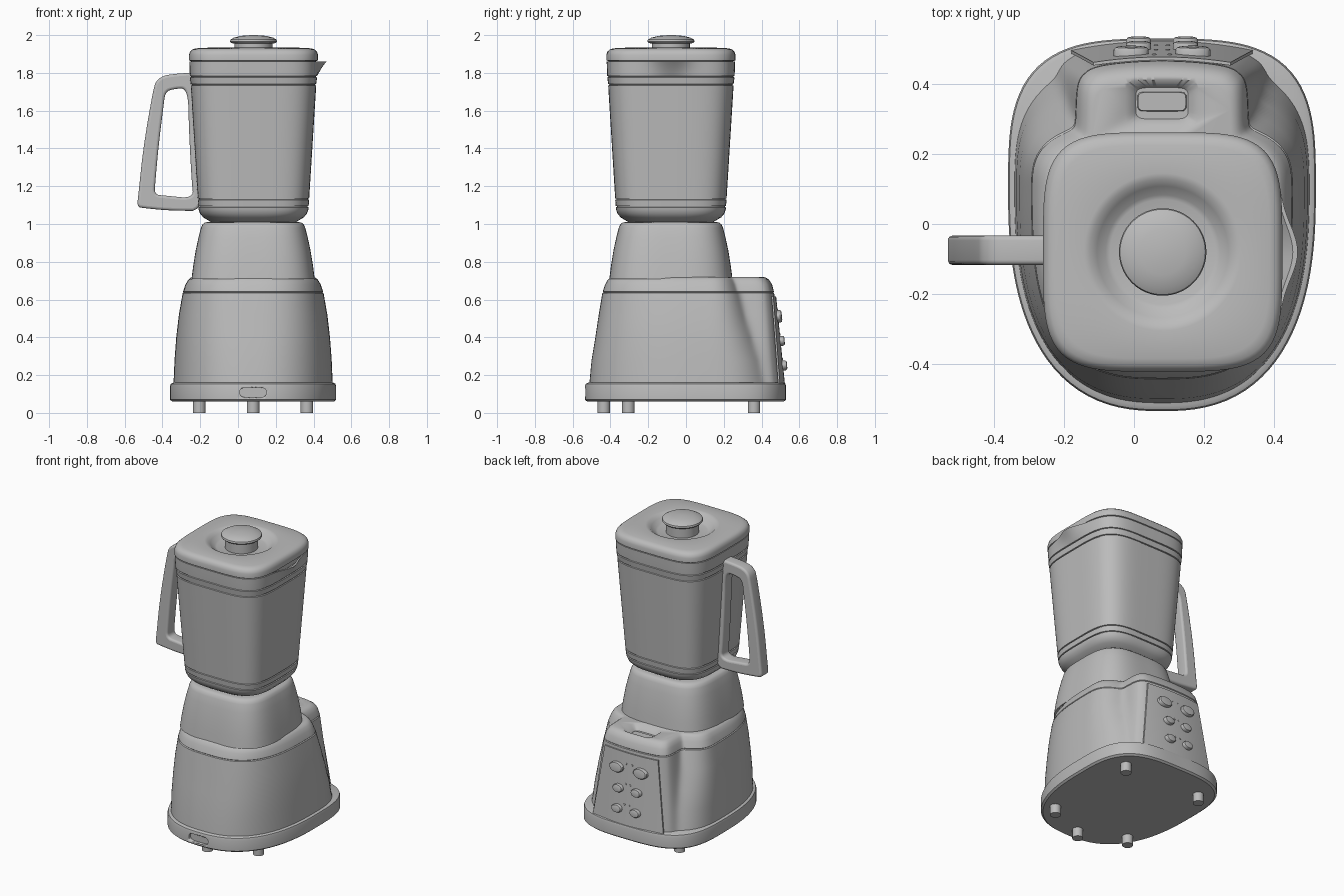
import bpy, bmesh, math
from mathutils import Vector

if "Cube" in bpy.data.objects:
    bpy.data.objects.remove(bpy.data.objects["Cube"], do_unlink=True)

GREY = (0.5, 0.5, 0.5, 1)
grey = bpy.data.materials.new("plain grey")
grey.use_nodes = True
grey.diffuse_color = GREY
grey.node_tree.nodes["Principled BSDF"].inputs["Base Color"].default_value = GREY

MID = 0.08          # x of the machine's centre line
JAR_Y = -0.08       # y of the jar axis


def finish(ob, smooth=35):
    ob.data.materials.clear()
    ob.data.materials.append(grey)
    bpy.ops.object.select_all(action='DESELECT')
    ob.select_set(True)
    bpy.context.view_layer.objects.active = ob
    bpy.ops.object.shade_smooth_by_angle(angle=math.radians(smooth))
    return ob


def mesh_object(name, bm):
    bmesh.ops.recalc_face_normals(bm, faces=bm.faces)
    me = bpy.data.meshes.new(name)
    bm.to_mesh(me)
    bm.free()
    ob = bpy.data.objects.new(name, me)
    bpy.context.collection.objects.link(ob)
    return ob


def oval(c, s, hx, hy, n):
    """Radius of a superellipse in direction (c, s)."""
    return (abs(c / hx) ** n + abs(s / hy) ** n) ** (-1 / n)


def loft(name, sections, radius, centre=(0, 0, 0), steps=128, tilt=0):
    """Skin stacked rings; radius(angle, section) shapes each, section[0] is z."""
    bm = bmesh.new()
    rings = []
    for sec in sections:
        ring = []
        for i in range(steps):
            a = 2 * math.pi * i / steps
            r = radius(a, sec)
            ring.append(bm.verts.new((r * math.cos(a), r * math.sin(a), sec[0])))
        rings.append(ring)
    for low, high in zip(rings, rings[1:]):
        for i in range(steps):
            j = (i + 1) % steps
            bm.faces.new((low[i], low[j], high[j], high[i]))
    bm.faces.new(rings[0][::-1])
    bm.faces.new(rings[-1])
    ob = mesh_object(name, bm)
    ob.location = centre
    ob.rotation_euler.x = tilt
    return finish(ob)


def square(a, sec):
    """Section: z, half width, exponent, optional spout length."""
    spout = sec[3] if len(sec) > 3 else 0
    a = math.remainder(a, 2 * math.pi)
    return oval(math.cos(a), math.sin(a), sec[1], sec[1], sec[2]) + spout * math.exp(-(a / 0.28) ** 2)


def ellipse(a, sec):
    """Section: z, half width, half depth, exponent."""
    return oval(math.cos(a), math.sin(a), *sec[1:4])


def groove(z, half, n):
    return [(z - 0.004, half, n), (z - 0.002, half - 0.006, n),
            (z + 0.002, half - 0.006, n), (z + 0.004, half, n)]


def cut(target, cutter):
    mod = target.modifiers.new("recess", 'BOOLEAN')
    mod.operation = 'DIFFERENCE'
    mod.solver = 'EXACT'
    mod.object = cutter
    cutter.hide_render = True
    cutter.hide_viewport = True


# Base rim, with the cord socket cut into the front
def rim_shape(a, sec):
    c, s, grow = math.cos(a), math.sin(a), sec[1]
    if s < 0:
        return oval(c, s, 0.44 + grow, 0.635 + grow, 2.5)
    return oval(c, s, 0.44 + grow, 0.43 + grow, 3.3)


rim = loft("base_rim", [(0.06, -0.012), (0.07, 0), (0.14, 0), (0.154, -0.004), (0.16, -0.016)],
           rim_shape, (MID, 0.1, 0))
socket = loft("socket_cutter", [(-0.02, 0.07, 0.027, 3.5), (0.05, 0.07, 0.027, 3.5)], ellipse,
              (MID, -0.535, 0.108), 48, math.pi / 2)
cut(rim, socket)


# Motor housing: tapered shell blended into the control hump at the back
def housing_shape(a, sec):
    z, hx, front, back, w, hump, n = sec
    c, s = math.cos(a), math.sin(a)
    if s <= 0:
        return oval(c, s, hx, front, n)
    shell = oval(c, s, hx, back, 3)
    x = min(hump * abs(c) / s, w) if s > 0.01 else w
    bump = oval(c, s, w, hump - 0.4 * x * x, 11)
    k = 0.035
    return 0.5 * (shell + bump + math.sqrt((shell - bump) ** 2 + k * k * s * s))


housing = loft("motor_housing", [
    (0.12, 0.423, 0.615, 0.375, 0.3, 0.415, 2.5),
    (0.28, 0.416, 0.6, 0.325, 0.285, 0.4, 2.6),
    (0.4, 0.407, 0.58, 0.28, 0.272, 0.388, 2.7),
    (0.52, 0.393, 0.562, 0.235, 0.258, 0.376, 2.8),
    (0.634, 0.373, 0.543, 0.195, 0.245, 0.365, 2.9),
    (0.638, 0.367, 0.537, 0.19, 0.24, 0.36, 2.9),
    (0.642, 0.371, 0.541, 0.19, 0.244, 0.364, 2.9),
    (0.68, 0.358, 0.528, 0.175, 0.235, 0.354, 3),
    (0.705, 0.343, 0.514, 0.163, 0.222, 0.338, 3),
    (0.716, 0.33, 0.502, 0.155, 0.208, 0.322, 3),
    (0.72, 0.315, 0.488, 0.148, 0.195, 0.305, 3)], housing_shape, (MID, 0.1, 0), 256)
pocket = loft("pocket_cutter", [(-0.035, 0.075, 0.045, 6), (0.0, 0.105, 0.068, 6),
                                (0.05, 0.14, 0.1, 6)], ellipse, (MID, 0.345, 0.72), 64)
cut(housing, pocket)
loft("pocket_plate", [(0, 0.07, 0.028, 9), (0.008, 0.068, 0.026, 9)], ellipse,
     (MID, 0.35, 0.684), 48)

# Control panel plate following the curve of the hump
bm = bmesh.new()
bmesh.ops.create_grid(bm, x_segments=16, y_segments=8, size=1)
for v in bm.verts:
    z = 0.355 + 0.26 * v.co.y
    x = v.co.x * (0.232 - 0.036 * v.co.y)
    v.co = Vector((MID + x, 0.539 - 0.1 * z - 0.4 * x * x, z))
solid = bmesh.ops.extrude_face_region(bm, geom=bm.faces[:])
for v in solid["geom"]:
    if isinstance(v, bmesh.types.BMVert):
        v.co.y -= 0.009
finish(mesh_object("control_panel", bm))

# Buttons and indicator lights, mirrored about the centre line
for row, (z, out, wide, tall) in enumerate([(0.51, 0.088, 0.05, 0.033),
                                            (0.38, 0.067, 0.036, 0.026),
                                            (0.25, 0.067, 0.036, 0.026)]):
    for side in (-1, 1):
        for part, x, wx, wy, h in (("button", out, wide, tall, 0.024),
                                   ("light", out * 0.25, 0.006, 0.006, 0.004)):
            zz = z if part == "button" else z + 0.035
            loft(f"{part}_{row}_{'left' if side > 0 else 'right'}",
                 [(-0.01, wx, wy, 2), (h * 0.6, wx, wy, 2), (h * 0.9, wx * 0.88, wy * 0.88, 2),
                  (h, wx * 0.6, wy * 0.6, 2)], ellipse,
                 (MID + side * x, 0.538 - 0.1 * zz - 0.4 * x * x, zz), 32, math.radians(-84))

# Feet
for i, (x, y) in enumerate([(0, -0.435), (-0.285, -0.305), (0.285, -0.305),
                            (-0.285, 0.36), (0.285, 0.36)]):
    loft(f"foot_{i}", [(0, 0.033, 2), (0.075, 0.033, 2)], square, (MID + x, y, 0), 24)

# Neck under the jar
loft("neck", [(0.71, 0.326, 3.3), (0.78, 0.317, 3.3), (0.86, 0.304, 3.3), (0.93, 0.289, 3.3),
              (0.98, 0.276, 3.3), (0.998, 0.268, 3.3), (1.007, 0.257, 3.2), (1.01, 0.243, 3.2)],
     square, (MID, JAR_Y, 0))

# Jar with bands and a pouring spout
loft("jar", [(1.005, 0.215, 3), (1.018, 0.238, 3.2), (1.035, 0.266, 3.4), (1.055, 0.283, 3.6),
             (1.075, 0.29, 3.7)]
     + groove(1.092, 0.292, 3.8) + groove(1.132, 0.295, 3.9) + groove(1.737, 0.332, 4.2)
     + groove(1.78, 0.337, 4.2)
     + [(1.8, 0.338, 4.2, 0.008), (1.83, 0.339, 4.2, 0.024), (1.86, 0.34, 4.2, 0.046),
        (1.86, 0.332, 4.2, 0.04), (1.83, 0.325, 4.2, 0.015)],
     square, (MID + 0.002, JAR_Y, 0))

# Lid with a round dish
loft("lid", [(1.83, 0.328, 4.2), (1.862, 0.33, 4.2), (1.866, 0.342, 4.2), (1.895, 0.342, 4.2),
             (1.913, 0.336, 4.2), (1.924, 0.324, 4.2), (1.93, 0.305, 4), (1.934, 0.225, 2),
             (1.931, 0.208, 2), (1.915, 0.188, 2), (1.893, 0.163, 2), (1.888, 0.15, 2),
             (1.888, 0.05, 2)], square, (MID + 0.002, JAR_Y, 0))

# Lid knob
loft("lid_knob", [(1.88, 0.1, 2), (1.955, 0.1, 2), (1.958, 0.118, 2), (1.966, 0.125, 2),
                  (1.976, 0.122, 2), (1.987, 0.103, 2), (1.996, 0.065, 2), (2.0, 0.015, 2)],
     square, (MID + 0.002, JAR_Y, 0), 64)


# Handle: a rounded loop profile, extruded and bevelled
def rounded(points, rounds=3):
    pts = [Vector(p) for p in points]
    for _ in range(rounds):
        nxt = pts[1:] + pts[:1]
        pts = [q for a, b in zip(pts, nxt) for q in (a.lerp(b, 0.25), a.lerp(b, 0.75))]
    return pts


outer = [(-0.15, 1.8), (-0.3, 1.8), (-0.43, 1.78), (-0.455, 1.68), (-0.502, 1.4), (-0.528, 1.15),
         (-0.535, 1.09), (-0.49, 1.083), (-0.35, 1.07), (-0.15, 1.07)]
inner = [(-0.265, 1.72), (-0.34, 1.715), (-0.385, 1.7), (-0.395, 1.62), (-0.42, 1.42),
         (-0.438, 1.22), (-0.442, 1.155), (-0.38, 1.15), (-0.235, 1.135), (-0.245, 1.22),
         (-0.26, 1.5)]
curve = bpy.data.curves.new("handle", 'CURVE')
curve.dimensions = '2D'
curve.fill_mode = 'BOTH'
curve.extrude = 0.028
curve.bevel_depth = 0.014
curve.bevel_resolution = 3
curve.offset = -0.014
for path in (outer, inner):
    pts = rounded(path)
    spline = curve.splines.new('POLY')
    spline.points.add(len(pts) - 1)
    for p, q in zip(spline.points, pts):
        p.co = (q.x, q.y, 0, 1)
    spline.use_cyclic_u = True
handle = bpy.data.objects.new("handle", curve)
bpy.context.collection.objects.link(handle)
handle.location.y = JAR_Y + 0.005
handle.rotation_euler.x = math.pi / 2
bpy.ops.object.select_all(action='DESELECT')
handle.select_set(True)
bpy.context.view_layer.objects.active = handle
bpy.ops.object.convert(target='MESH')
finish(bpy.context.view_layer.objects.active)
